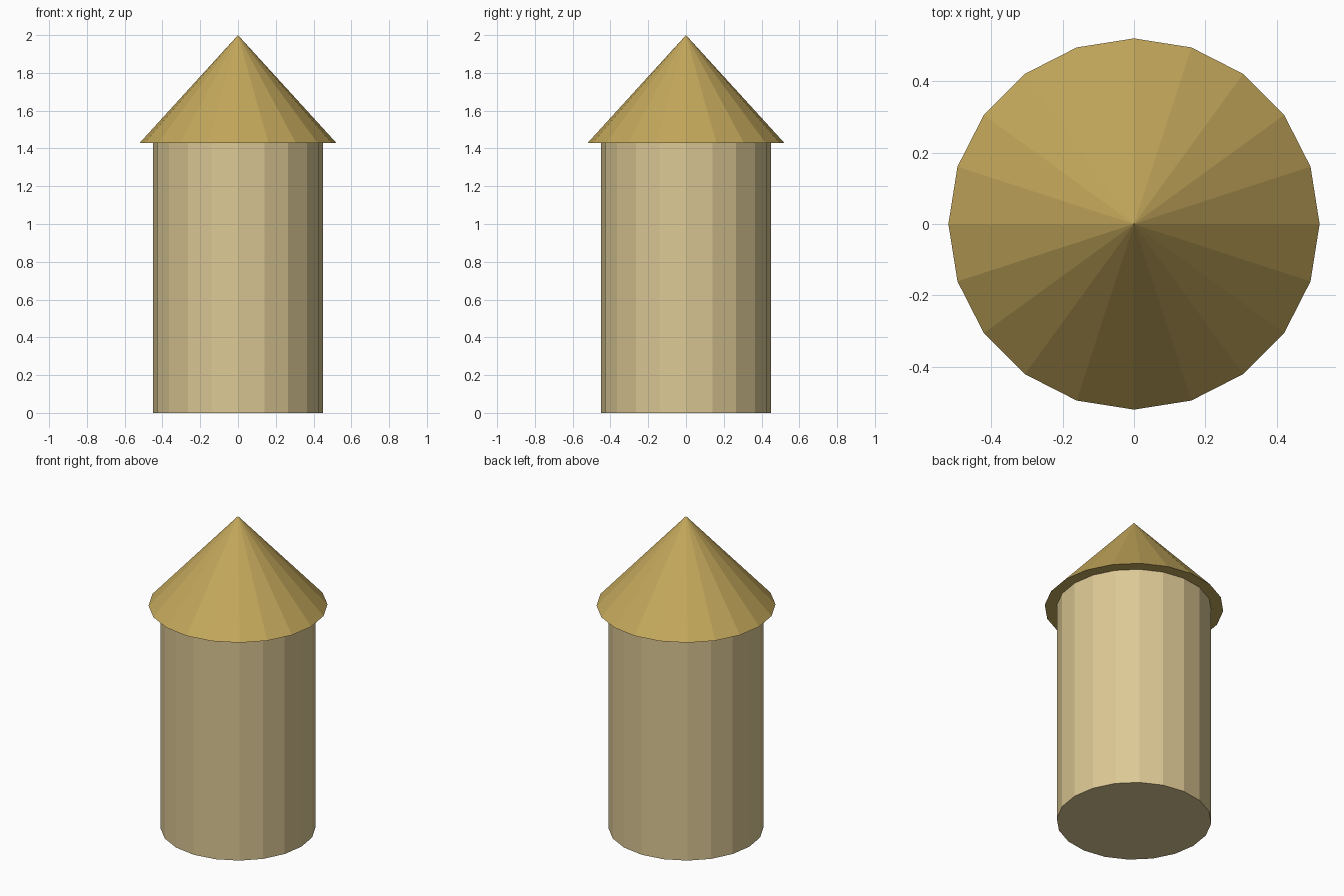
import bpy

cube = bpy.data.objects.get("Cube")
if cube:
    bpy.data.objects.remove(cube, do_unlink=True)

SIDES = 20
WALL_TOP = 1.43
TOTAL = 2.0


def linear(c):
    c /= 255
    return c / 12.92 if c <= 0.04045 else ((c + 0.055) / 1.055) ** 2.4


def material(name, *rgb):
    colour = [linear(c) for c in rgb] + [1]
    mat = bpy.data.materials.new(name)
    mat.use_nodes = True
    mat.diffuse_color = colour
    mat.node_tree.nodes["Principled BSDF"].inputs["Base Color"].default_value = colour
    return mat


def tapered(name, bottom, top, z0, z1, mat):
    bpy.ops.mesh.primitive_cone_add(
        vertices=SIDES, radius1=bottom, radius2=top, depth=z1 - z0,
        end_fill_type='NGON', location=(0, 0, (z0 + z1) / 2))
    obj = bpy.context.object
    obj.name = name
    obj.data.materials.append(mat)
    return obj


# Round tower wall
tapered("tower_wall", 0.45, 0.45, 0, WALL_TOP, material("pale sandstone", 220, 200, 148))

# Overhanging pointed roof with a flat underside
tapered("cone_roof", 0.52, 0, WALL_TOP, TOTAL, material("straw gold", 195, 167, 91))
